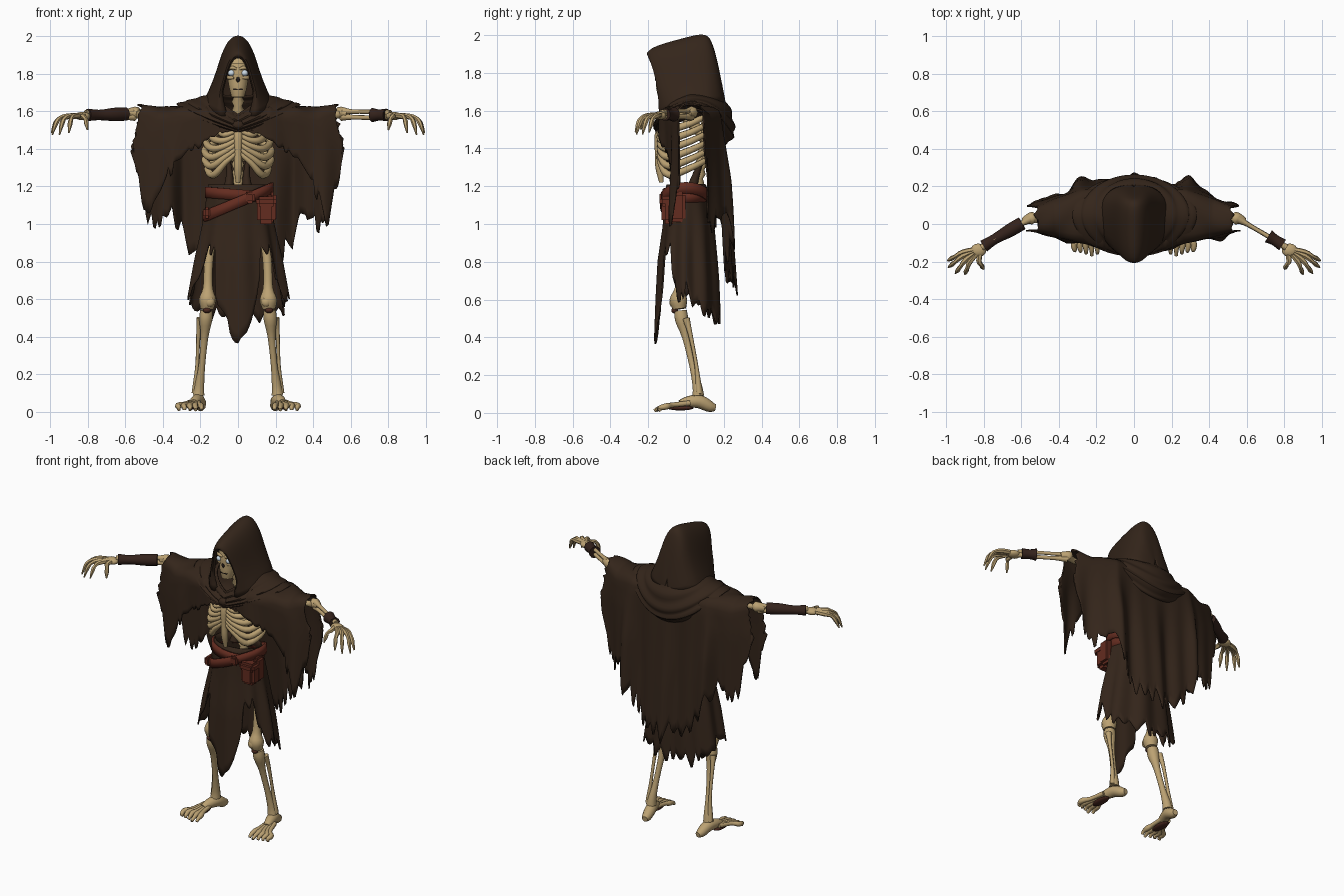
import bpy, bmesh, math, random
from mathutils import Vector, Matrix

if "Cube" in bpy.data.objects:
    bpy.data.objects.remove(bpy.data.objects["Cube"])

random.seed(4)


def material(name, rgb):
    m = bpy.data.materials.new(name)
    m.diffuse_color = (*rgb, 1)
    m.use_nodes = True
    m.node_tree.nodes["Principled BSDF"].inputs["Base Color"].default_value = m.diffuse_color
    return m


CLOTH = material("dark brown cloth", (0.034, 0.0185, 0.0105))
WRAP = material("wrist wrap brown", (0.034, 0.016, 0.011))
BONE = material("old bone", (0.50, 0.36, 0.17))
RED = material("red leather", (0.125, 0.025, 0.014))
DARK = material("hollow dark", (0.015, 0.010, 0.008))
FLESH = material("dried flesh", (0.07, 0.022, 0.014))
EYE = material("pale eye", (0.60, 0.70, 0.78))


def finish(name, bm, mat, thick=0):
    bmesh.ops.recalc_face_normals(bm, faces=bm.faces)
    me = bpy.data.meshes.new(name)
    bm.to_mesh(me)
    bm.free()
    me.materials.append(mat)
    ob = bpy.data.objects.new(name, me)
    bpy.context.collection.objects.link(ob)
    if thick:
        mod = ob.modifiers.new("thickness", 'SOLIDIFY')
        mod.thickness = thick
        mod.offset = 0
    return ob


def grid(name, cols, mat, closed=False, thick=0, caps=False):
    """Skin equal-length rows of points; closed joins last row to first."""
    bm = bmesh.new()
    vs = [[bm.verts.new(p) for p in c] for c in cols]
    n, m = len(vs), len(vs[0])
    for i in range(n if closed else n - 1):
        a, b = vs[i], vs[(i + 1) % n]
        for j in range(m - 1):
            bm.faces.new((a[j], b[j], b[j + 1], a[j + 1]))
    if caps:
        bm.faces.new([c[0] for c in vs])
        bm.faces.new([c[-1] for c in vs])
    return finish(name, bm, mat, thick)


def spline(keys, steps):
    """Catmull-Rom through tuples of any length."""
    k = [Vector(p) for p in keys]
    k = [k[0] * 2 - k[1]] + k + [k[-1] * 2 - k[-2]]
    out = []
    for i in range(1, len(k) - 2):
        p, a, b, q = k[i - 1:i + 3]
        for s in range(steps):
            t = s / steps
            out.append(0.5 * (2 * a + (b - p) * t + (2 * p - 5 * a + 4 * b - q) * t * t
                              + (3 * a - p - 3 * b + q) * t ** 3))
    return out + [k[-2]]


def tube(name, pts, mat, s=1, sides=8, steps=3):
    """Round tube through (x, y, z, radius) points, mirrored by s."""
    pts = spline(pts, steps) if steps > 1 else [Vector(p) for p in pts]
    P = [Vector((s * p[0], p[1], p[2])) for p in pts]
    prev, u = None, None
    rings = []
    for i, p in enumerate(P):
        d = (P[min(i + 1, len(P) - 1)] - P[max(i - 1, 0)]).normalized()
        u = d.orthogonal().normalized() if prev is None else prev.rotation_difference(d) @ u
        prev, v, r = d, d.cross(u), max(pts[i][3], 0.002)
        rings.append([p + r * (u * math.cos(a) + v * math.sin(a))
                      for a in (2 * math.pi * k / sides for k in range(sides))])
    return grid(name, list(zip(*rings)), mat, closed=True, caps=True)


def ball(name, loc, size, mat):
    bm = bmesh.new()
    bmesh.ops.create_uvsphere(bm, u_segments=16, v_segments=10, radius=1)
    bmesh.ops.transform(bm, matrix=Matrix.Translation(loc) @ Matrix.Diagonal((*size, 1)), verts=bm.verts)
    return finish(name, bm, mat)


def box(name, loc, size, mat, soft=0.012):
    bm = bmesh.new()
    bmesh.ops.create_cube(bm, size=1)
    bmesh.ops.transform(bm, matrix=Matrix.Translation(loc) @ Matrix.Diagonal((*size, 1)), verts=bm.verts)
    bmesh.ops.bevel(bm, geom=bm.edges[:], offset=soft, segments=2, affect='EDGES')
    return finish(name, bm, mat)


def interp(knots, x):
    for (a, va), (b, vb) in zip(knots, knots[1:]):
        if x <= b:
            return va + (vb - va) * max(0, (x - a) / (b - a))
    return knots[-1][1]


def tatters(count, low, high):
    """Hem offsets forming pointed rags of random length."""
    out = []
    while len(out) < count:
        d, w = random.uniform(low, high), random.choice((3, 5, 8))
        out += [-d * (1 - abs(2 * k / w - 1)) + 0.25 * d for k in range(w)]
    return out


# Cape draped over the outstretched arms
N = 112
front_jag, back_jag = tatters(N + 1, 0.01, 0.12), tatters(N + 1, 0.03, 0.17)
cols = []
for i in range(N + 1):
    x = -0.56 + 1.12 * i / N
    a = abs(x)
    top = interp([(0, 1.55), (.1, 1.57), (.18, 1.635), (.35, 1.625), (.45, 1.615), (.56, 1.64)], a)
    yf = interp([(0, -.15), (.15, -.14), (.25, -.11), (.4, -.075), (.56, -.04)], a)
    yb = interp([(0, .19), (.2, .185), (.3, .18), (.45, .13), (.56, .09)], a)
    zf = interp([(0, 1.49), (.1, 1.49), (.2, 1.43), (.3, 1.37), (.36, 1.3), (.42, 1.17),
                 (.48, 1.05), (.52, 1.2), (.56, 1.38)], a) + front_jag[i] * interp([(0, .05), (.15, .2), (.35, 1)], a)
    zb = interp([(0, .74), (.12, .72), (.2, .80), (.27, .93), (.31, 1.02), (.36, 1.08),
                 (.43, 1.0), (.48, 1.06), (.52, 1.25), (.56, 1.4)], a) + back_jag[i]
    side = top - 0.06
    fold = math.sin(23 * x + 0.6) + 0.5 * math.sin(47 * x + 2)
    col = []
    for k in range(7):
        z = zf + (side - zf) * k / 7
        col.append((x, yf + 0.035 * fold * (side - z), z))
    for k in range(9):
        t = math.pi * k / 8
        y = (yf + yb) / 2 - (yb - yf) / 2 * math.cos(t)
        col.append((x, y, side + 0.06 * math.sin(t) ** .8 + 0.005 * math.sin(30 * a + 30 * y)))
    for k in range(1, 13):
        z = side + (zb - side) * k / 12
        d = side - z
        bulge = 0.035 * math.exp(-((a - .3) / .04) ** 2) * min(d * 3, 1)
        col.append((x, yb + 0.075 * d * (1 - a / .65) + 0.016 * fold * min(d * 2, 1) + bulge, z))
    # the sleeve openings are drawn in at the elbow, with a torn edge
    rip = 0.016 if i in (0, N) else 0
    cols.append([(p[0] * (1 - .07 * min(1, max(0, (p[2] - 1.42) / .15))) + random.uniform(-rip, rip), p[1], p[2])
                 for p in col])
grid("cape", cols, CLOTH, thick=0.008)

# Cowl folds: keys hold width, front y, back y, front z, side z, back z
keys = [(.13, -.12, .17, 1.585, 1.69, 1.68), (.19, -.14, .22, 1.55, 1.675, 1.63),
        (.27, -.16, .25, 1.52, 1.652, 1.53), (.32, -.16, .245, 1.50, 1.635, 1.46), (.31, -.145, .20, 1.485, 1.605, 1.42)]
rings = []
for j, (w, yf, yb, zf, zs, zb) in enumerate(spline(keys, 6)):
    ring = []
    for k in range(72):
        a = 2 * math.pi * k / 72
        c, s = math.cos(a), math.sin(a)
        f = 1 + 0.03 * math.sin(j * 1.2 + 1.5 * math.cos(a + .5))
        v = (1 - abs(s)) ** .8 if c > 0 else c * c
        z = zs * (1 - v) + (zf if c > 0 else zb) * v
        ring.append((w * s * f, (yf + yb) / 2 - (yb - yf) / 2 * c * f, z))
    rings.append(ring)
grid("cowl", list(zip(*rings)), CLOTH, closed=True, thick=0.01)
ball("cowl_knot", (0, -.155, 1.525), (.035, .02, .025), CLOTH)

# Hood: arches from the face opening to the back (apex y, apex z, foot y, foot z, half width)
arches = [(-.185, 1.885, -.125, 1.575, .122), (-.203, 1.905, -.14, 1.575, .138), (-.15, 1.94, -.09, 1.595, .165),
          (-.02, 1.978, .03, 1.615, .187), (.07, 1.998, .11, 1.63, .178), (.115, 1.988, .15, 1.635, .155),
          (.14, 1.94, .175, 1.64, .128), (.162, 1.86, .19, 1.64, .10), (.183, 1.76, .2, 1.64, .06),
          (.198, 1.68, .205, 1.64, .01)]
cols = []
for n, (ya, za, yb, zb, w) in enumerate(spline(arches, 3)):
    col = []
    front = max(0, 1 - n / 7)
    for k in range(33):
        t = -1 + k / 16
        s = 1 - t * t
        wrap_in = 1 - .55 * front * max(0, (abs(t) - .78) / .22)
        x = w * t * wrap_in * (1 - .13 * math.sin(math.pi * min(1, 1.1 * t * t)))
        col.append((x, yb + (ya - yb) * s ** (1.6 + 1.2 * front), zb + (za - zb) * s))
    cols.append(col)
grid("hood", cols, CLOTH, thick=0.008)

# Ragged skirt with a long front panel and gaps over the thighs
M = 120
jag = tatters(M, 0.02, 0.12)
cols = []
for i in range(M):
    deg = -180 + 360 * i / M
    a, g = math.radians(deg), abs(deg)
    hem = interp([(0, .37), (8, .42), (16, .53), (27, .64), (33, .86), (52, .89), (62, .72), (78, .60),
                  (90, .68), (104, .62), (118, .56), (145, .53), (180, .53)], g) + jag[i] * (.5 if g < 8 else 1)
    col = []
    for k in range(15):
        z = 1.21 + (hem - 1.21) * k / 14
        w = interp([(.4, .29), (.6, .26), (.8, .225), (1, .185), (1.21, .155)], z)
        yf = interp([(.4, -.157), (.6, -.15), (.8, -.14), (1, -.115), (1.21, -.10)], z)
        yb = interp([(.4, .18), (.7, .168), (1, .145), (1.21, .10)], z)
        f = 1 + 0.055 * math.sin(9 * a + .8) * min(1.21 - z, .4) / .4
        col.append((w * math.sin(a) * f, (yb if math.cos(a) < 0 else yf) * abs(math.cos(a)) * f, z))
    cols.append(col)
grid("skirt", cols, CLOTH, closed=True, thick=0.008)


# Crossed belts, buckle and pouches
def belt(name, w, d, z, tilt, h):
    cols = []
    for k in range(48):
        a = 2 * math.pi * k / 48
        x, y = w * math.sin(a), -d * math.cos(a)
        cols.append([(x, y, z + tilt * x - h / 2), (x, y, z + tilt * x + h / 2)])
    grid(name, cols, RED, closed=True, thick=0.014)


belt("upper_belt", .168, .118, 1.155, -.08, .058)
belt("crossed_belt", .182, .13, 1.115, .42, .06)
box("belt_buckle", (.06, -.13, 1.14), (.06, .02, .06), RED)
box("pouch", (.15, -.09, 1.065), (.10, .08, .13), RED, .02)
box("pouch_flap", (.15, -.095, 1.12), (.11, .09, .055), RED, .016)
box("side_pouch", (.182, -.045, 1.09), (.045, .085, .16), RED, .016)
box("left_pouch", (-.165, -.06, 1.06), (.04, .075, .06), RED)

# Skull with hollow features and glowing eyes
ball("cranium", (0, -.045, 1.835), (.075, .10, .078), BONE)
tube("face", [(0, -.09, 1.84, .064), (0, -.10, 1.80, .06), (0, -.105, 1.765, .054),
              (0, -.112, 1.72, .046), (0, -.115, 1.675, .034)], BONE, sides=16)
ball("nose_hollow", (0, -.155, 1.768), (.010, .009, .015), DARK)
box("mouth_line", (0, -.135, 1.717), (.05, .045, .006), DARK, .002)
for s in (-1, 1):
    ball("eye_socket", (s * .035, -.138, 1.803), (.024, .018, .020), DARK)
    ball("eye", (s * .035, -.148, 1.803), (.018, .015, .016), EYE)
    tube("brow", [(.008, -.153, 1.825, .007), (.035, -.152, 1.832, .01), (.065, -.12, 1.82, .008)], BONE, s)
    tube("cheekbone", [(.02, -.148, 1.778, .008), (.05, -.13, 1.78, .012), (.068, -.08, 1.79, .008)], BONE, s)

# Spine, breastbone and pelvis
tube("spine", [(0, interp([(.98, .06), (1.2, .06), (1.45, .10), (1.57, .0), (1.74, -.04)], z), z, (.034, .023)[k % 2])
               for k, z in enumerate(.98 + .024 * j for j in range(32))], BONE, sides=10, steps=1)
tube("breastbone", [(0, -.12, 1.53, .024), (0, -.14, 1.47, .026), (0, -.145, 1.38, .02),
                    (0, -.14, 1.30, .022), (0, -.13, 1.22, .012)], BONE)
ball("pelvis", (0, .02, 1.03), (.13, .07, .07), BONE)

for s in (-1, 1):
    # Rib cage, collar bones and dried waist sinews
    for i, w in enumerate((.12, .15, .17, .178, .176, .162)):
        z = 1.58 - .047 * i
        tube("rib", [(.01, .09, z, .012), (w * .6, .115, z, .014), (w, .03, z - .045, .018),
                     (w * .8, -.09, z - .085, .020), (.07, -.135, 1.475 - .03 * i, .016),
                     (.012, -.143, 1.495 - .024 * i, .012)], BONE, s, steps=4)
    tube("collar_bone", [(.02, -.12, 1.53, .014), (.1, -.09, 1.57, .011), (.2, .01, 1.59, .016)], BONE, s)
    tube("waist_sinew", [(.05, .03, 1.18, .03), (.045, .05, 1.25, .02), (.05, .08, 1.33, .012)], CLOTH, s)
    # Arms
    tube("upper_arm", [(.19, .02, 1.575, .032), (.25, .02, 1.575, .019), (.5, .025, 1.58, .018),
                       (.54, .03, 1.59, .034), (.565, .025, 1.59, .026), (.585, .012, 1.585, .02)], BONE, s)
    for dz, r in ((.016, .012), (-.014, .013)):
        tube("forearm_bone", [(.55, .028, 1.585 + dz, .023), (.61, -.005, 1.582 + dz, r), (.73, -.075, 1.58 + dz, r),
                              (.81, -.125, 1.58 + dz * .5, .018)], BONE, s)
    wrap = ([(.595, .004, 1.585, .036), (.66, -.034, 1.583, .036), (.74, -.08, 1.58, .028), (.80, -.118, 1.58, .034)]
            if s < 0 else [(.715, -.065, 1.58, .038), (.75, -.086, 1.58, .030), (.79, -.112, 1.58, .034)])
    tube("wrist_wrap", wrap, WRAP, s, sides=12)
    ball("palm", (s * .828, -.14, 1.574), (.042, .036, .022), BONE)
    for x1, y1, x2, y2, z2 in ((.91, -.15, .992, -.195, 1.485), (.91, -.17, .988, -.23, 1.475),
                               (.895, -.19, .95, -.262, 1.475), (.872, -.2, .90, -.268, 1.485),
                               (.825, -.195, .80, -.24, 1.50)):
        tube("finger", [(.815, -.13, 1.578, .014), (x1, y1, 1.573, .015), ((x1 + x2) / 2, (y1 + y2) / 2, 1.562, .011),
                        (x1 * .25 + x2 * .75, y1 * .25 + y2 * .75, 1.535, .013), (x2, y2, z2, .004)], BONE, s, 6)
    # Legs
    tube("thigh_bone", [(.10, .02, 1.0, .035), (.14, 0, .93, .028), (.157, -.02, .78, .024), (.160, -.032, .66, .027),
                        (.162, -.04, .60, .047), (.165, -.035, .55, .036)], BONE, s, 12)
    ball("kneecap", (s * .150, -.07, .585), (.026, .018, .026), BONE)
    ball("knee_sinew", (s * .165, -.060, .542), (.022, .018, .016), FLESH)
    tube("shin_bone", [(.168, -.028, .54, .034), (.172, -.022, .49, .036), (.178, 0, .40, .021), (.192, .035, .25, .018),
                       (.205, .06, .14, .026), (.21, .065, .09, .032)], BONE, s, 12)
    tube("calf_bone", [(.200, .0, .50, .020), (.210, .022, .42, .012), (.217, .055, .25, .010), (.228, .07, .10, .019)],
         BONE, s)
    # Feet
    tube("heel", [(.195, .155, .028, .018), (.2, .125, .034, .03), (.21, .07, .06, .036), (.225, .01, .058, .030),
                  (.235, -.03, .046, .022)], BONE, s, 10)
    ball("sole_sinew", (s * .235, -.03, .026), (.03, .07, .013), FLESH)
    for k in range(5):
        x, y = .195 + .03 * k, -.168 + .012 * abs(k - 1)
        tube("toe", [(.212 + .011 * k, .02, .052, .014), (.205 + .02 * k, -.07, .042, .013),
                     (x + .003, -.105, .034, .017), (x, -.14, .026, .012), (x, y, .011, .009)], BONE, s)

# Smooth shading that keeps hard edges
for ob in bpy.context.scene.objects:
    ob.select_set(True)
    bpy.context.view_layer.objects.active = ob
bpy.ops.object.shade_smooth_by_angle(angle=math.radians(50))
